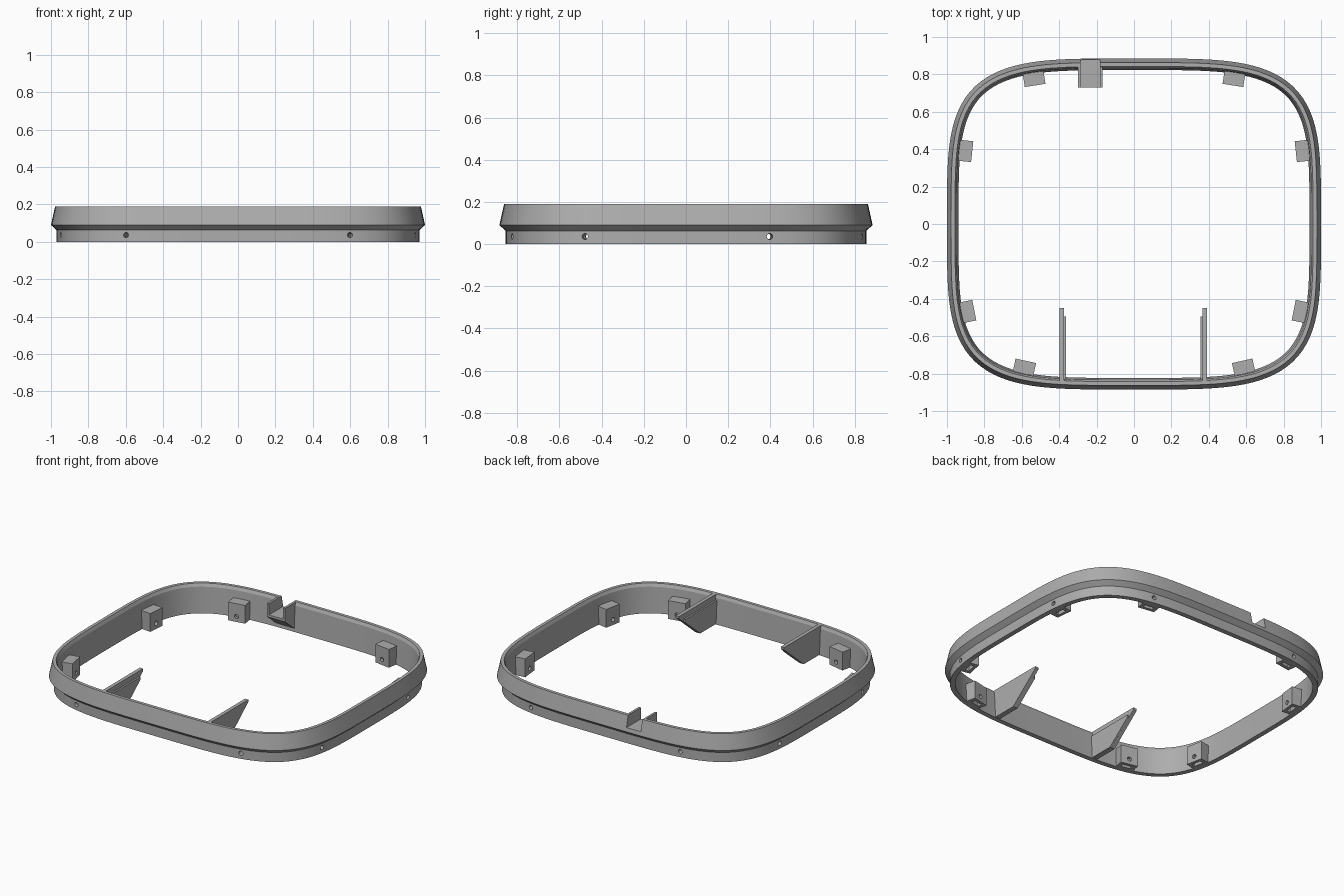
import bpy, bmesh, math
from mathutils import Matrix, Vector

old = bpy.data.objects.get("Cube")
if old:
    bpy.data.objects.remove(old, do_unlink=True)

A, B, POWER = 1.0, 0.885, 4
SEGMENTS = 176

grey = bpy.data.materials.new("mid grey")
grey.use_nodes = True
grey.diffuse_color = (0.42, 0.42, 0.42, 1)
grey.node_tree.nodes["Principled BSDF"].inputs["Base Color"].default_value = grey.diffuse_color


def finish(name, bm):
    bmesh.ops.recalc_face_normals(bm, faces=bm.faces)
    mesh = bpy.data.meshes.new(name)
    bm.to_mesh(mesh)
    bm.free()
    mesh.materials.append(grey)
    obj = bpy.data.objects.new(name, mesh)
    bpy.context.collection.objects.link(obj)
    return obj


def box(name, lo, hi, frame=Matrix()):
    lo, hi = Vector(lo), Vector(hi)
    bm = bmesh.new()
    place = Matrix.Translation((lo + hi) / 2) @ Matrix.Diagonal((*(hi - lo), 1))
    bmesh.ops.create_cube(bm, size=1, matrix=frame @ place)
    return finish(name, bm)


def extrude_x(name, profile, x0, x1):
    """Solid from a (y, z) profile between two x positions."""
    bm = bmesh.new()
    ends = [[bm.verts.new((x, y, z)) for y, z in profile] for x in (x0, x1)]
    for end in ends:
        bm.faces.new(end)
    for i in range(len(profile)):
        j = (i + 1) % len(profile)
        bm.faces.new((ends[0][i], ends[0][j], ends[1][j], ends[1][i]))
    return finish(name, bm)


def cut(obj, cutter):
    mod = obj.modifiers.new("cut", "BOOLEAN")
    mod.operation, mod.solver, mod.object = "DIFFERENCE", "EXACT", cutter
    bpy.ops.object.select_all(action="DESELECT")
    bpy.context.view_layer.objects.active = obj
    obj.select_set(True)
    bpy.ops.object.modifier_apply(modifier=mod.name)


def discard(obj):
    bpy.data.objects.remove(obj, do_unlink=True)


def outward(x, y):
    return Vector((x ** 3 / A ** POWER, y ** 3 / B ** POWER, 0)).normalized()


# Rounded-square ring: a wall section (inset, height) swept round the outline
section = [(0.03, 0), (0.03, 0.063), (0.0, 0.09), (0.022, 0.19),
           (0.043, 0.19), (0.052, 0.17), (0.062, 0)]
bm = bmesh.new()
loops = []
for i in range(SEGMENTS):
    angle = 2 * math.pi * i / SEGMENTS
    c, s = math.cos(angle), math.sin(angle)
    r = (abs(c / A) ** POWER + abs(s / B) ** POWER) ** (-1 / POWER)
    p, n = Vector((r * c, r * s, 0)), outward(r * c, r * s)
    loops.append([bm.verts.new(p - n * inset + Vector((0, 0, z))) for inset, z in section])
for i, loop in enumerate(loops):
    following = loops[(i + 1) % SEGMENTS]
    for j in range(len(section)):
        k = (j + 1) % len(section)
        bm.faces.new((loop[j], following[j], following[k], loop[k]))
ring = finish("ring", bm)
parts = [ring]

# Screw tabs with a through hole and a nut pocket open at the bottom
spots = []
for side in (-1, 1):
    for x, end in ((0.605, -1), (0.548, 1)):
        spots.append((side * x, end * B * (1 - (x / A) ** POWER) ** (1 / POWER)))
    for y in (0.40, -0.485):
        spots.append((side * A * (1 - (abs(y) / B) ** POWER) ** (1 / POWER), y))
for number, (x, y) in enumerate(spots, 1):
    n = outward(x, y)
    t = Vector((-n.y, n.x, 0))
    # Local axes: x along the wall, y inward, z up
    frame = Matrix.Translation((x, y, 0)) @ Matrix((t, -n, (0, 0, 1))).transposed().to_4x4()
    tab = box(f"screw_tab_{number}", (-0.056, 0.05, 0), (0.056, 0.125, 0.12), frame)
    pocket = box("pocket_cutter", (-0.032, 0.08, -0.02), (0.032, 0.105, 0.065), frame)
    cut(tab, pocket)
    discard(pocket)
    bm = bmesh.new()
    turn = Matrix.Translation((0, 0.08, 0.036)) @ Matrix.Rotation(math.pi / 2, 4, "X")
    bmesh.ops.create_cone(bm, cap_ends=True, segments=20, radius1=0.014, radius2=0.014,
                          depth=0.24, matrix=frame @ turn)
    drill = finish("hole_cutter", bm)
    cut(tab, drill)
    cut(ring, drill)
    discard(drill)
    parts.append(tab)

# Channel bracket on the back wall, with a sloped underside
bracket = extrude_x("back_bracket", [(0.73, 0.19), (0.73, 0.10), (0.84, 0.01), (0.84, 0.19)],
                    -0.30, -0.168)
notch = box("notch_cutter", (-0.286, 0.6, 0.115), (-0.183, 1.0, 0.3))
cut(bracket, notch)
cut(ring, notch)
discard(notch)
parts.append(bracket)

# Front fins, each with a thinner, lower rib on the inner side
fin = [(-0.845, 0.003), (-0.655, 0.003), (-0.45, 0.175), (-0.45, 0.19), (-0.845, 0.19)]
rib = [(-0.845, 0.004), (-0.655, 0.004), (-0.495, 0.137), (-0.495, 0.155), (-0.845, 0.155)]
for name, side, x in (("right", -1, 0.398), ("left", 1, 0.39)):
    parts.append(extrude_x(f"{name}_fin", fin, side * x, side * (x - 0.024)))
    parts.append(extrude_x(f"{name}_fin_rib", rib, side * (x - 0.022), side * (x - 0.035)))

# Smooth round surfaces, sharp edges kept
bpy.ops.object.select_all(action="DESELECT")
for part in parts:
    part.select_set(True)
bpy.context.view_layer.objects.active = ring
bpy.ops.object.shade_smooth_by_angle(angle=math.radians(12))
